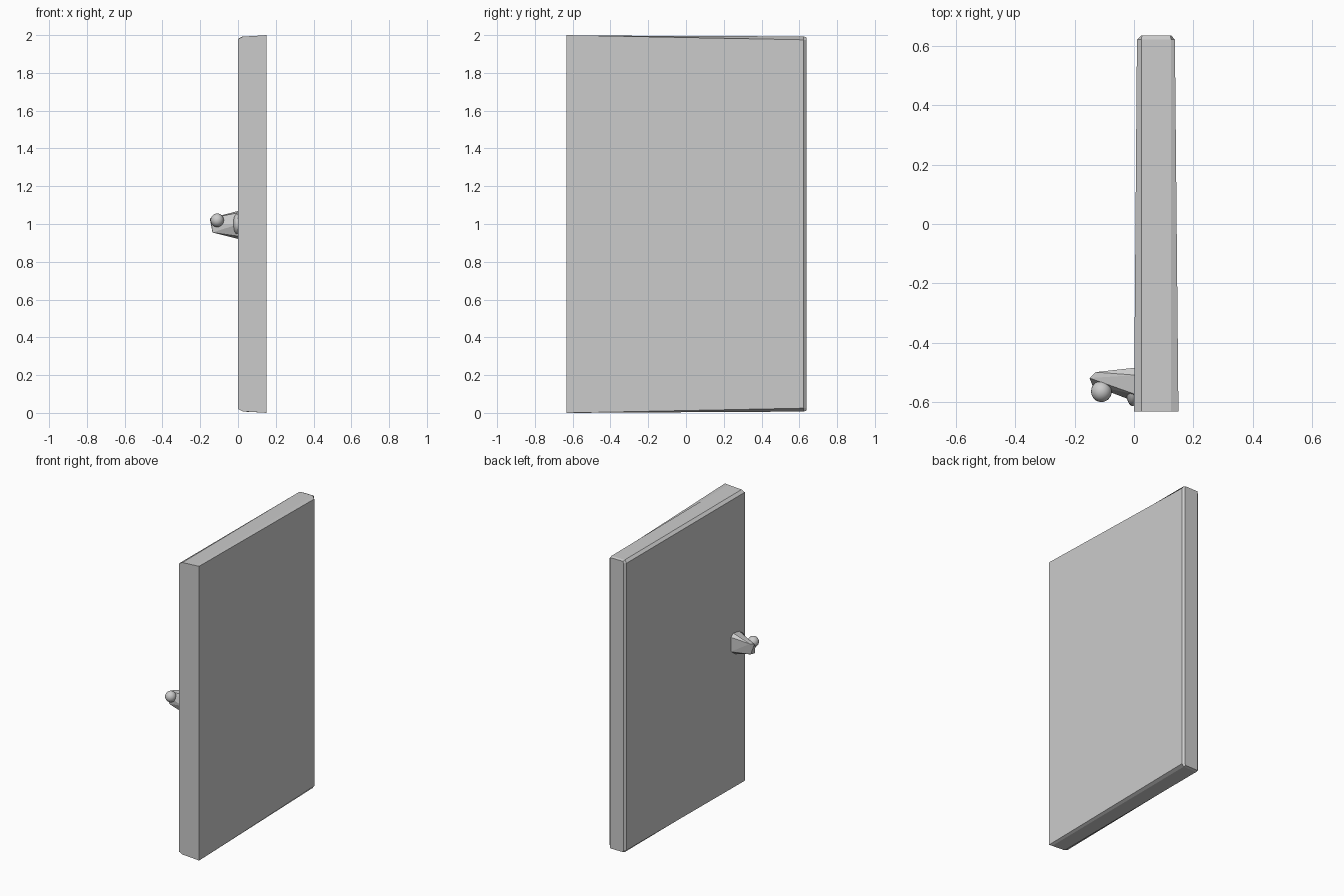
import bpy, bmesh
from mathutils import Matrix

cube = bpy.data.objects.get("Cube")
if cube:
    bpy.data.objects.remove(cube)

grey = bpy.data.materials.new("plain grey")
grey.diffuse_color = (0.6, 0.6, 0.6, 1)
grey.use_nodes = True
grey.node_tree.nodes["Principled BSDF"].inputs["Base Color"].default_value = (0.6, 0.6, 0.6, 1)


def finish(name, bm, smooth=False):
    bmesh.ops.recalc_face_normals(bm, faces=bm.faces[:])
    for f in bm.faces:
        f.smooth = smooth
    mesh = bpy.data.meshes.new(name)
    bm.to_mesh(mesh)
    bm.free()
    mesh.materials.append(grey)
    obj = bpy.data.objects.new(name, mesh)
    bpy.context.collection.objects.link(obj)
    return obj


# Door slab: upper half profiles (x, z), mirrored about mid height, lofted front to back
HEIGHT = 2.0
sections = [
    (-0.632, [(0, 1.98), (0.025, 1.992), (0.125, 1.998), (0.15, 2.0)]),
    (0.622, [(0.01, 1.975), (0.025, 1.993), (0.125, 1.993), (0.138, 1.975)]),
    (0.637, [(0.025, 1.975), (0.027, 1.988), (0.123, 1.988), (0.125, 1.975)]),
]
bm = bmesh.new()
rings = []
for y, half in sections:
    outline = half + [(x, HEIGHT - z) for x, z in reversed(half)]
    rings.append([bm.verts.new((x, y, z)) for x, z in outline])
for a, b in zip(rings, rings[1:]):
    for i in range(len(a)):
        j = (i + 1) % len(a)
        bm.faces.new((a[i], a[j], b[j], b[i]))
bm.faces.new(rings[0])
bm.faces.new(rings[-1])
finish("door_slab", bm)

# Faceted handle arm tapering away from the door
bm = bmesh.new()
arm = [
    (0.005, -0.485, 1.05), (0.005, -0.51, 1.07), (0.005, -0.575, 1.06), (0.005, -0.6, 1.0),
    (0.005, -0.575, 0.935), (0.005, -0.53, 0.92), (0.005, -0.487, 0.95),
    (-0.13, -0.5, 1.035), (-0.15, -0.52, 1.03), (-0.14, -0.545, 1.0),
    (-0.135, -0.545, 0.955), (-0.13, -0.51, 0.96),
]
verts = [bm.verts.new(p) for p in arm]
bmesh.ops.convex_hull(bm, input=verts)
finish("handle_arm", bm)


# Rounded handle parts
def ellipsoid(name, centre, size):
    bm = bmesh.new()
    matrix = Matrix.Translation(centre) @ Matrix.Diagonal((*size, 1))
    bmesh.ops.create_uvsphere(bm, u_segments=20, v_segments=12, radius=1, matrix=matrix)
    return finish(name, bm, True)


ellipsoid("handle_ball", (-0.11, -0.565, 1.02), (0.035, 0.036, 0.036))
ellipsoid("handle_rose", (-0.005, -0.56, 1.0), (0.022, 0.055, 0.055))
